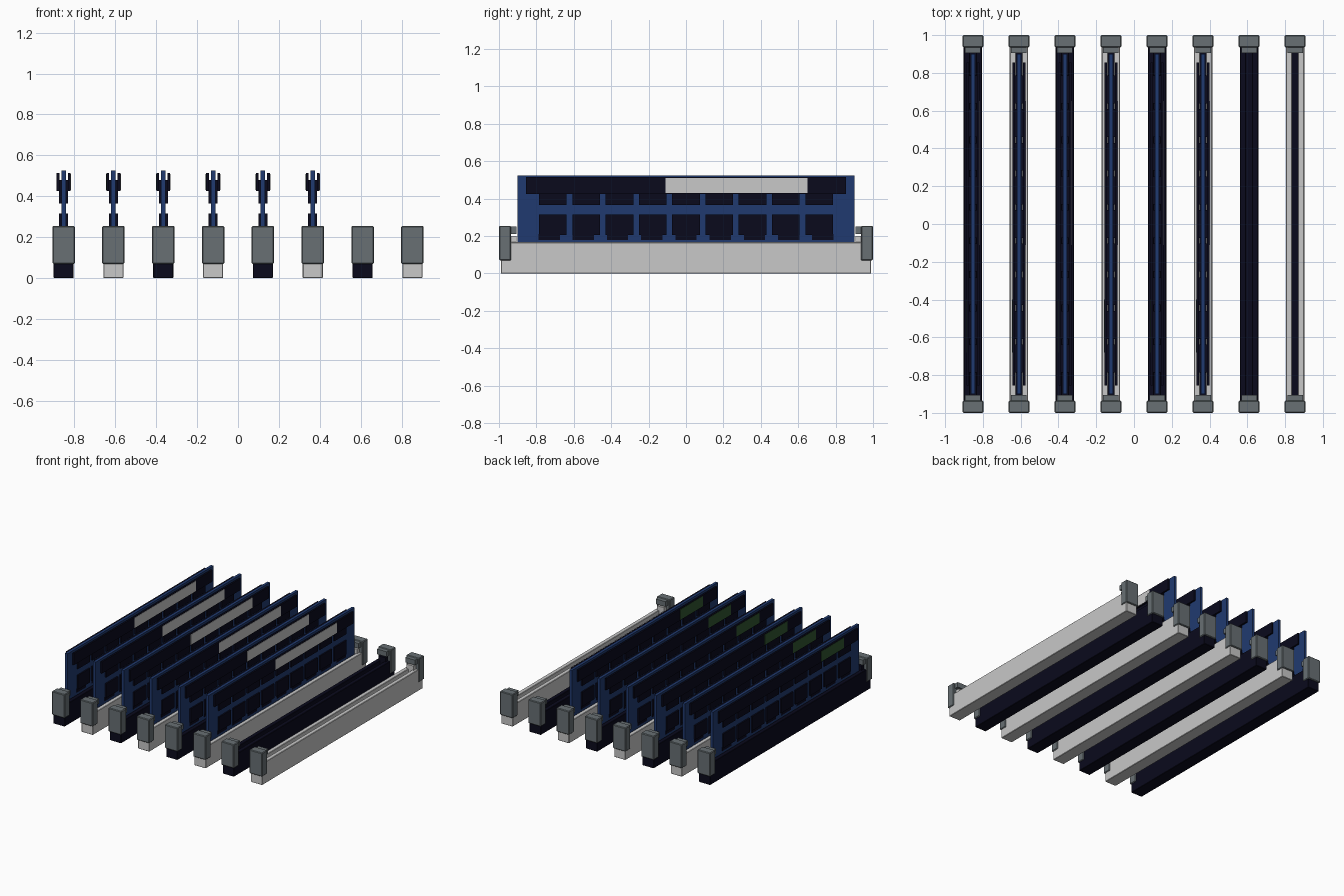
import bpy
import bmesh

old = bpy.data.objects.get("Cube")
if old:
    bpy.data.objects.remove(old, do_unlink=True)


def material(name, r, g, b):
    m = bpy.data.materials.new(name)
    m.use_nodes = True
    m.diffuse_color = (r, g, b, 1)
    m.node_tree.nodes["Principled BSDF"].inputs["Base Color"].default_value = (r, g, b, 1)
    return m


NAVY = material("dark navy", 0.003, 0.003, 0.012)
LIGHT = material("light grey", 0.58, 0.58, 0.58)
BLUE = material("board blue", 0.0144, 0.042, 0.162)
GREY = material("latch grey", 0.138, 0.162, 0.174)
GREEN = material("sticker green", 0.03, 0.09, 0.03)


def boxes(name, mat, spans, bevel=0):
    """One object made of boxes, each given as x, y and z spans."""
    bm = bmesh.new()
    for span in spans:
        verts = bmesh.ops.create_cube(bm, size=1)["verts"]
        for v in verts:
            v.co = [(lo + hi) / 2 + c * abs(hi - lo) for (lo, hi), c in zip(span, v.co)]
    mesh = bpy.data.meshes.new(name)
    bm.to_mesh(mesh)
    bm.free()
    return finish(name, mesh, mat, bevel)


def finish(name, mesh, mat, bevel=0):
    mesh.materials.append(mat)
    ob = bpy.data.objects.new(name, mesh)
    bpy.context.collection.objects.link(ob)
    if bevel:
        mod = ob.modifiers.new("edge", "BEVEL")
        mod.width = bevel
        mod.segments = 1
    return ob


def channel(name, mat):
    """Socket body: a grooved profile extruded along y."""
    half = [(0.049, 0), (0.049, 0.167), (0.016, 0.167), (0.016, 0.12)]
    profile = half + [(-x, z) for x, z in reversed(half)]
    bm = bmesh.new()
    face = bm.faces.new([bm.verts.new((x, -0.99, z)) for x, z in profile])
    grown = bmesh.ops.extrude_face_region(bm, geom=[face])["geom"]
    for v in grown:
        if isinstance(v, bmesh.types.BMVert):
            v.co.y = 0.99
    bmesh.ops.recalc_face_normals(bm, faces=bm.faces)
    mesh = bpy.data.meshes.new(name)
    bm.to_mesh(mesh)
    bm.free()
    return finish(name, mesh, mat, 0.003)


def both(lo, hi):
    return [(lo, hi), (-hi, -lo)]


def socket(mat):
    ends = both(0.905, 0.985)
    return [
        channel("socket_body", mat),
        boxes("socket_groove", NAVY, [((-0.0155, 0.0155), (-0.91, 0.91), (0.11, 0.125))]),
        boxes("socket_ends", mat, [((-0.03, 0.03), y, (0.1, 0.2)) for y in ends]),
        boxes("latches", GREY, [((-0.055, 0.055), y, (0.07, 0.255)) for y in both(0.935, 1)], 0.005),
        boxes("latch_arms", GREY, [((-0.041, 0.041), y, (0.21, 0.25)) for y in both(0.905, 0.94)]),
    ]


def module():
    chips, pads = [], []
    for k in range(-4, 5):
        c, p = k * 0.178, k * 0.183
        for x in both(0.01, 0.022):
            chips.append((x, (c - 0.074, c + 0.074), (0.365, 0.48)))
            chips.append((x, (c - 0.074, c + 0.074), (0.205, 0.315)))
        for x in both(0.01, 0.014):
            pads.append((x, (p - 0.057, p + 0.057), (0.18, 0.21)))
    return [
        boxes("circuit_board", BLUE, [((-0.011, 0.011), (-0.9, 0.9), (0.13, 0.525))]),
        boxes("memory_chips", NAVY, chips),
        boxes("contact_pads", NAVY, pads),
        boxes("heat_plates", NAVY, [(x, (-0.855, 0.855), (0.425, 0.515)) for x in both(0.021, 0.034)]),
        boxes("white_label", LIGHT, [((0.033, 0.036), (-0.11, 0.65), (0.43, 0.51))]),
        boxes("green_label", GREEN, [((-0.036, -0.033), (-0.68, -0.4), (0.43, 0.51))]),
    ]


# Eight sockets in alternating colours, the first six filled
for i in range(8):
    parts = socket(LIGHT if i % 2 else NAVY)
    if i < 6:
        parts += module()
    for ob in parts:
        ob.location.x = (i - 3.5) * 0.2436
        ob.name = f"{ob.name.split('.')[0]}_{i + 1}"
